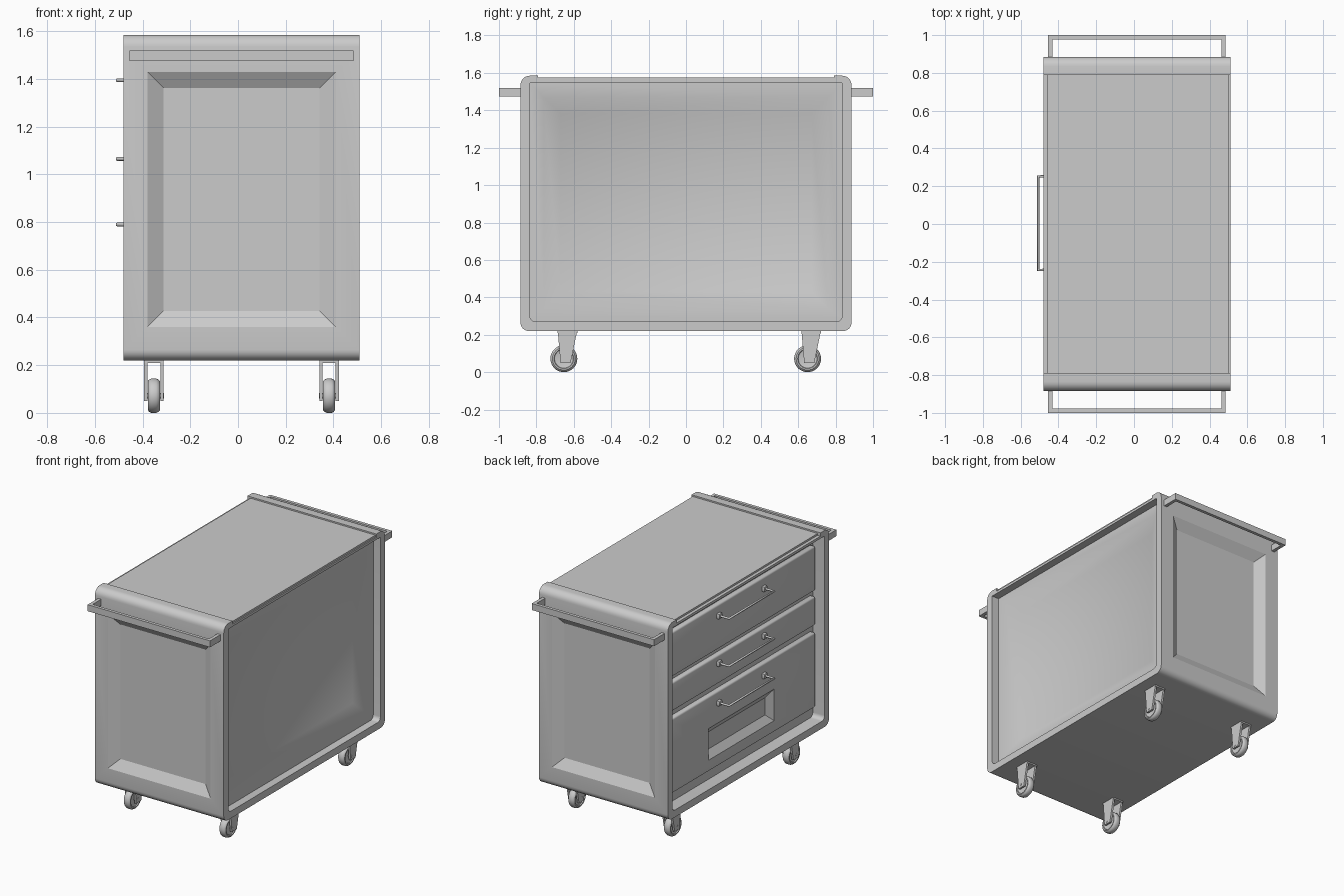
import bpy, bmesh, math

if "Cube" in bpy.data.objects:
    bpy.data.objects.remove(bpy.data.objects["Cube"])


def loft(name, loops):
    """Solid skinned through a list of equal-length point loops, capped at both ends."""
    bm = bmesh.new()
    rows = [[bm.verts.new(p) for p in loop] for loop in loops]
    n = len(rows[0])
    for a, b in zip(rows, rows[1:]):
        for i in range(n):
            j = (i + 1) % n
            bm.faces.new((a[i], a[j], b[j], b[i]))
    bm.faces.new(rows[0][::-1])
    bm.faces.new(rows[-1])
    bmesh.ops.recalc_face_normals(bm, faces=bm.faces)
    me = bpy.data.meshes.new(name)
    bm.to_mesh(me)
    bm.free()
    ob = bpy.data.objects.new(name, me)
    bpy.context.collection.objects.link(ob)
    return ob


def prism_x(name, pts, x0, x1):
    return loft(name, [[(x, y, z) for y, z in pts] for x in (x0, x1)])


def box(name, x0, x1, y0, y1, z0, z1):
    return prism_x(name, [(y0, z0), (y1, z0), (y1, z1), (y0, z1)], x0, x1)


def arc(cy, cz, r, start, n=6):
    """Quarter circle of points in the yz plane."""
    return [(cy + r * math.cos(math.radians(start + 90 * i / n)),
             cz + r * math.sin(math.radians(start + 90 * i / n))) for i in range(n + 1)]


def apply_mods(ob):
    bpy.ops.object.select_all(action='DESELECT')
    ob.select_set(True)
    bpy.context.view_layer.objects.active = ob
    for m in list(ob.modifiers):
        bpy.ops.object.modifier_apply(modifier=m.name)


def smooth(ob, angle=30):
    apply_mods(ob)
    bpy.ops.object.shade_smooth_by_angle(angle=math.radians(angle))


def cut(ob, cutter):
    m = ob.modifiers.new("cut", 'BOOLEAN')
    m.operation, m.solver, m.object = 'DIFFERENCE', 'EXACT', cutter
    apply_mods(ob)
    bpy.data.objects.remove(cutter, do_unlink=True)


def bevel(ob, width, seg=2):
    m = ob.modifiers.new("bevel", 'BEVEL')
    m.width, m.segments, m.limit_method = width, seg, 'ANGLE'
    return ob


def recess(ob, axis, face, sign, depth, u, v, inset):
    """Sink a panel with sloping borders; sign is the outward direction of the face."""
    loops = []
    for d in (-0.01, depth):
        g = inset * d / depth
        w = face - sign * d
        quad = [(u[0] + g, v[0] + g), (u[1] - g, v[0] + g),
                (u[1] - g, v[1] - g), (u[0] + g, v[1] - g)]
        loops.append([(w, a, b) if axis == 'x' else (a, w, b) for a, b in quad])
    cut(ob, loft("recess_cutter", loops))


X0, X1 = -0.48, 0.51            # cabinet sides
DRAWER_BACK, SIDE = -0.39, 0.455  # bottoms of the two side openings

# cabinet: rounded shell profile with slightly raised top corners
profile = (arc(0.84, 0.265, 0.045, -90) + arc(0.835, 1.535, 0.05, 0)
           + [(0.79, 1.585), (0.79, 1.575), (-0.79, 1.575), (-0.79, 1.585)]
           + arc(-0.835, 1.535, 0.05, 90) + arc(-0.84, 0.265, 0.045, 180))
cabinet = prism_x("cabinet", profile, X0, X1)

# side openings leave a frame lip around the panels
opening = (arc(0.805, 0.3, 0.03, -90) + [(0.835, 1.545), (-0.835, 1.545)]
           + arc(-0.805, 0.3, 0.03, 180))
cut(cabinet, prism_x("opening_cutter", opening, X0 - 0.1, DRAWER_BACK))
cut(cabinet, prism_x("opening_cutter", opening, SIDE, X1 + 0.1))

# top plate edges stepped in from the frame
cut(cabinet, box("edge_cutter", X0 - 0.1, -0.458, -0.79, 0.79, 1.562, 1.7))
cut(cabinet, box("edge_cutter", 0.502, X1 + 0.1, -0.79, 0.79, 1.562, 1.7))

# sunken panels on both ends and the plain side
for s in (-1, 1):
    recess(cabinet, 'y', s * 0.885, s, 0.04, (-0.38, 0.41), (0.36, 1.43), 0.068)
recess(cabinet, 'x', SIDE, 1, 0.045, (-0.76, 0.76), (0.34, 1.47), 0.088)
smooth(cabinet)

# drawers with bar handles
drawers = [("top", 1.16, 1.47, 1.395), ("middle", 0.92, 1.12, 1.065), ("bottom", 0.35, 0.87, 0.79)]
for label, z0, z1, hz in drawers:
    front = bevel(box(label + "_drawer", -0.425, -0.38, -0.815, 0.815, z0, z1), 0.012, 3)
    apply_mods(front)
    if label == "bottom":
        recess(front, 'x', -0.425, -1, 0.035, (-0.36, 0.36), (0.43, 0.65), 0.05)
    smooth(front)

    path = [(-0.415, -0.243), (-0.507, -0.243), (-0.507, 0.252), (-0.415, 0.252)]
    curve = bpy.data.curves.new(label + "_handle", 'CURVE')
    curve.dimensions = '3D'
    curve.bevel_depth, curve.bevel_resolution, curve.use_fill_caps = 0.008, 2, True
    spline = curve.splines.new('POLY')
    spline.points.add(len(path) - 1)
    for p, (x, y) in zip(spline.points, path):
        p.co = (x, y, hz, 1)
    bpy.context.collection.objects.link(bpy.data.objects.new(label + "_handle", curve))
    for i, y in enumerate((-0.243, 0.252)):
        smooth(bevel(box(f"{label}_handle_foot_{i}", -0.445, -0.42, y - 0.018, y + 0.018,
                         hz - 0.018, hz + 0.018), 0.005))

# push rails at both ends
for s, label in ((-1, "front"), (1, "back")):
    box(label + "_rail", -0.455, 0.485, *sorted((s * 0.978, s)), 1.475, 1.52)
    for i, x in enumerate((-0.455, 0.462)):
        box(f"{label}_rail_post_{i}", x, x + 0.023, *sorted((s * 0.88, s * 0.98)), 1.475, 1.52)

# casters: lathed tyre, axle, fork plates and mounting plate
tyre = [(-0.017, 0.044), (-0.019, 0.05), (-0.025, 0.053), (-0.025, 0.061), (-0.019, 0.068), (-0.01, 0.072)]
tyre += [(-x, r) for x, r in reversed(tyre)]


def lathe_x(name, prof, cx, cy, cz, n=32):
    return loft(name, [[(cx + x, cy + r * math.cos(2 * math.pi * i / n),
                         cz + r * math.sin(2 * math.pi * i / n)) for i in range(n)]
                       for x, r in prof])


for i, cx in enumerate((-0.353, 0.382)):
    for j, cy in enumerate((-0.653, 0.65)):
        tag = f"_{i}{j}"
        smooth(lathe_x("caster_wheel" + tag, tyre, cx, cy, 0.072))
        smooth(lathe_x("caster_axle" + tag, [(-0.042, 0.012), (0.042, 0.012)], cx, cy, 0.072, 16))
        side = [(cy - 0.018, 0.05), (cy + 0.036, 0.05), (cy + 0.072, 0.225), (cy - 0.033, 0.225)]
        for k, dx in enumerate((-0.041, 0.027)):
            prism_x(f"caster_fork{tag}_{k}", side, cx + dx, cx + dx + 0.014)
        box("caster_plate" + tag, cx - 0.041, cx + 0.041, cy - 0.033, cy + 0.072, 0.21, 0.225)
